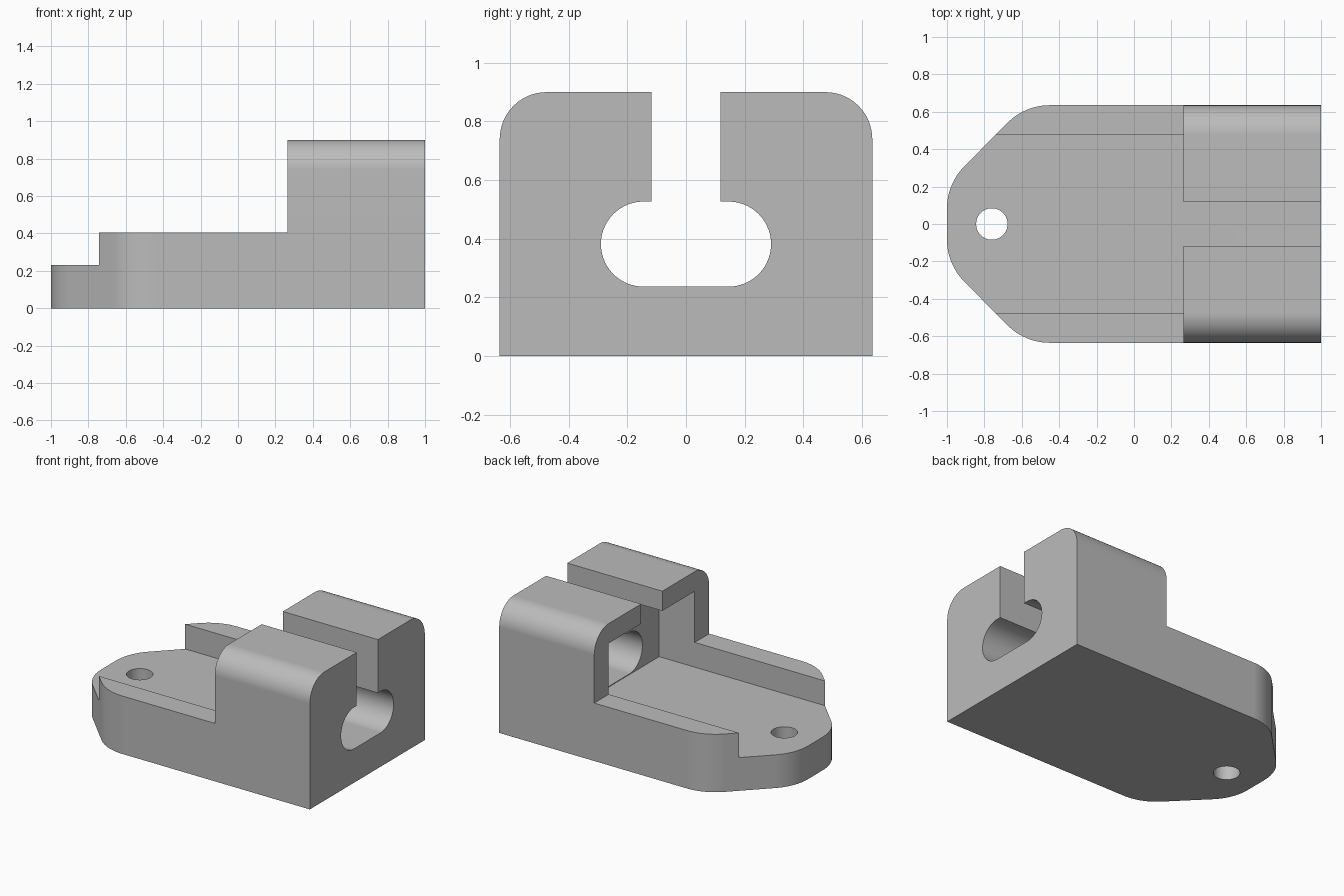
import bpy
import bmesh
import math

old = bpy.data.objects.get("Cube")
if old:
    bpy.data.objects.remove(old, do_unlink=True)

# One plain grey for the whole bracket
GREY = (0.5, 0.5, 0.5, 1.0)
grey = bpy.data.materials.new("plain grey")
grey.use_nodes = True
grey.diffuse_color = GREY
grey.node_tree.nodes["Principled BSDF"].inputs["Base Color"].default_value = GREY


def arc(cx, cy, r, start, end, n=14):
    """Points on an arc, angles in degrees."""
    angles = [math.radians(start + (end - start) * i / n) for i in range(n + 1)]
    return [(cx + r * math.cos(a), cy + r * math.sin(a)) for a in angles]


def prism(name, outline, lo, hi, axis):
    """Extrude an outline (xy along z, or yz along x) from lo to hi."""
    def place(a, b, t):
        return (a, b, t) if axis == "z" else (t, a, b)
    bm = bmesh.new()
    rings = [[bm.verts.new(place(a, b, t)) for a, b in outline] for t in (lo, hi)]
    bm.faces.new(rings[0])
    bm.faces.new(rings[1])
    n = len(outline)
    for i in range(n):
        j = (i + 1) % n
        bm.faces.new((rings[0][i], rings[0][j], rings[1][j], rings[1][i]))
    bmesh.ops.recalc_face_normals(bm, faces=bm.faces)
    mesh = bpy.data.meshes.new(name)
    bm.to_mesh(mesh)
    bm.free()
    obj = bpy.data.objects.new(name, mesh)
    obj.data.materials.append(grey)
    bpy.context.collection.objects.link(obj)
    return obj


def combine(target, tool, operation):
    """Apply a boolean and discard the tool."""
    mod = target.modifiers.new("boolean", "BOOLEAN")
    mod.operation = operation
    mod.solver = "EXACT"
    mod.object = tool
    bpy.ops.object.select_all(action="DESELECT")
    bpy.context.view_layer.objects.active = target
    target.select_set(True)
    bpy.ops.object.modifier_apply(modifier=mod.name)
    bpy.data.objects.remove(tool, do_unlink=True)


HALF = 0.635      # half width
STEP = 0.265      # front of the tall block
FLOOR = 0.232     # channel floor
R = 0.32          # plan corner radius

# Base plate with a tapered, rounded nose
half_nose = (arc(-0.45, HALF - R, R, 90, 135)
             + arc(-1 + R, 0.083, R, 135, 180))
nose = half_nose + [(x, -y) for x, y in reversed(half_nose)]
bracket = prism("bracket_body", [(1, -HALF), (1, HALF)] + nose, 0, 0.405, "z")

# Tall block with rounded shoulders
right = arc(HALF - 0.16, 0.74, 0.16, 0, 90)
left = [(-y, z) for y, z in reversed(right)]
block = prism("tall_block", [(-HALF, 0), (HALF, 0)] + right + left, STEP, 1, "x")
combine(bracket, block, "UNION")

# Channel along the base, running on as a pocket inside the block
channel = prism("channel_cutter", [(-0.475, FLOOR), (0.475, FLOOR),
                                   (0.475, 0.762), (-0.475, 0.762)], -1.2, 0.54, "x")
combine(bracket, channel, "DIFFERENCE")

# Keyhole: open slot above a round-ended opening
keyhole = ([(0.117, 1.1), (0.117, 0.527)]
           + arc(0.145, 0.382, 0.145, 90, -90, 28)
           + arc(-0.145, 0.382, 0.145, 270, 90, 28)
           + [(-0.117, 0.527), (-0.117, 1.1)])
combine(bracket, prism("keyhole_cutter", keyhole, 0.15, 1.2, "x"), "DIFFERENCE")

# Screw hole in the nose
hole = arc(-0.76, 0, 0.084, 0, 360, 48)[:-1]
combine(bracket, prism("hole_cutter", hole, -0.2, 0.6, "z"), "DIFFERENCE")

# Smooth fillets, crisp edges
bpy.context.view_layer.objects.active = bracket
bracket.select_set(True)
bpy.ops.object.shade_smooth_by_angle(angle=math.radians(30))
weighted = bracket.modifiers.new("weighted normals", "WEIGHTED_NORMAL")
weighted.keep_sharp = True
